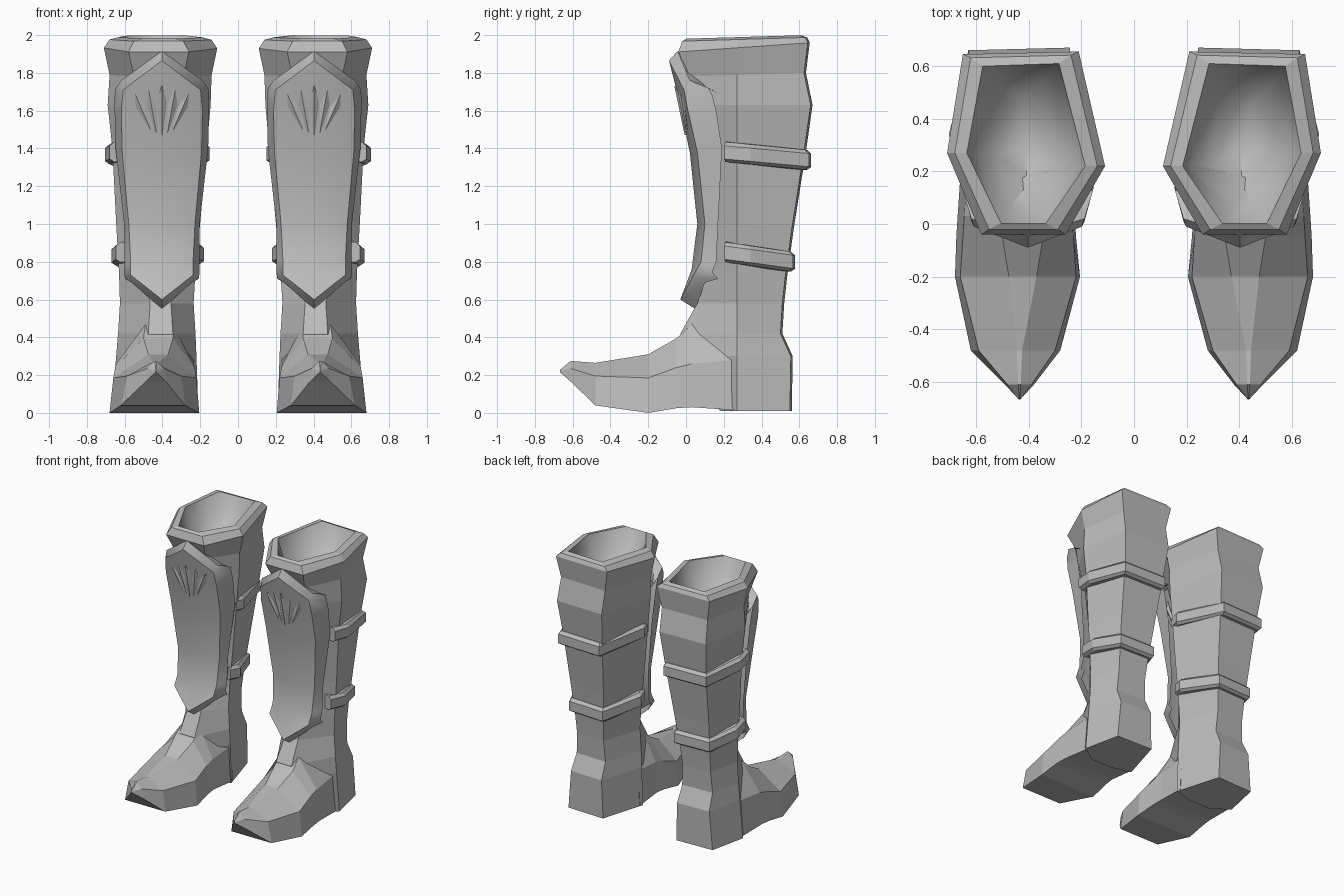
import bpy, bmesh
from mathutils import Vector

if "Cube" in bpy.data.objects:
    bpy.data.objects.remove(bpy.data.objects["Cube"])

grey = bpy.data.materials.new("plain grey")
grey.use_nodes = True
grey.diffuse_color = (0.5, 0.5, 0.5, 1)
bsdf = grey.node_tree.nodes["Principled BSDF"]
bsdf.inputs["Base Color"].default_value = grey.diffuse_color
bsdf.inputs["Roughness"].default_value = 0.7


def loft(name, rings, closed=True, caps=(False, False), smooth=0, flip=False, peak=None):
    """Skin a list of equal-length point rings; mirror it to make the pair."""
    bm = bmesh.new()
    rows = [[bm.verts.new(p) for p in ring] for ring in rings]
    n = len(rows[0])
    for a, b in zip(rows, rows[1:]):
        for i in range(n if closed else n - 1):
            j = (i + 1) % n
            bm.faces.new((a[i], a[j], b[j], b[i]))
    for row, cap in zip((rows[0], rows[-1]), caps):
        if cap:
            bm.faces.new(row)
    if peak:
        top = bm.verts.new(peak)
        for i in range(n):
            bm.faces.new((rows[-1][i], rows[-1][(i + 1) % n], top))
    bmesh.ops.recalc_face_normals(bm, faces=bm.faces)
    if flip:
        bmesh.ops.reverse_faces(bm, faces=bm.faces)
    mesh = bpy.data.meshes.new(name)
    bm.to_mesh(mesh)
    bm.free()
    mesh.materials.append(grey)
    ob = bpy.data.objects.new(name, mesh)
    bpy.context.collection.objects.link(ob)
    if smooth:
        bpy.ops.object.select_all(action='DESELECT')
        ob.select_set(True)
        bpy.context.view_layer.objects.active = ob
        bpy.ops.object.shade_smooth_by_angle(angle=smooth)
    ob.modifiers.new("pair", 'MIRROR')
    return ob


def leg_ring(z, tilt, front, back, outer, inner, inset=0.0):
    """Six-sided leg section: front, side and back corners."""
    f, b, o, i = front + inset * .5, back - inset * .7, outer - inset, inner + inset
    pts = [(o - .13, f), (o, .27), (o - .06, b), (i + .1, b + .01), (i, .22), (i + .15, f)]
    return [Vector((x, y, z + tilt * (y - .3))) for x, y in pts]


# Leg shaft, from the collar down to the heel
leg = [
    (1.972, .03, -.03, .645, .70, .12),
    (1.935, .07, -.04, .645, .71, .11),
    (1.79, .03, .02, .625, .68, .14),
    (1.63, 0, .06, .66, .69, .145),
    (1.40, -.05, .10, .625, .665, .165),
    (1.00, -.1, .13, .56, .645, .20),
    (.74, -.1, .11, .525, .63, .225),
    (.58, 0, .06, .51, .625, .235),
    (.42, 0, -.03, .50, .635, .225),
    (.30, 0, -.03, .555, .645, .22),
    (.01, 0, .18, .55, .67, .21),
]
rings = [leg_ring(*r) for r in leg]
rim = leg_ring(1.99, .03, -.03, .645, .70, .12, .065)
rings[0] = [p.lerp(q, .3) for p, q in zip(rings[0], rim)]
# narrow the instep facet at the ankle
for ring in rings[-4:-1]:
    ring[0].x -= .03
    ring[5].x -= .03
loft("boot_leg", [rim] + rings, caps=(False, True))

# Bowl-shaped hollow inside the collar
lining = [rim,
          leg_ring(1.86, .03, .04, .59, .65, .17, .05),
          leg_ring(1.76, 0, .14, .50, .58, .24, .06)]
loft("boot_lining", lining, smooth=1.5, flip=True, peak=(.41, .29, 1.70))


# Foot with upturned pointed toe
def foot_section(y, zs, so, si, zm, mo, mi, zt, to, ti):
    return [(so, y, zs), (mo, y, zm), (to, y, zt), (ti, y, zt), (mi, y, zm), (si, y, zs)]


foot = [
    (.25, .015, .655, .215, .28, .63, .23, .40, .55, .31),
    (.03, .03, .67, .225, .26, .645, .235, .47, .49, .345),
    (-.05, .025, .675, .22, .24, .65, .23, .395, .50, .345),
    (-.20, .0, .68, .205, .185, .66, .22, .31, .475, .37),
    (-.48, .04, .62, .28, .195, .59, .30, .265, .445, .425),
    (-.61, .165, .49, .38, .235, .48, .39, .275, .44, .43),
    (-.667, .215, .437, .433, .222, .437, .433, .228, .436, .434),
]
loft("boot_foot", [foot_section(*f) for f in foot], caps=(True, True))

# Shin guard: ridge, bevel and edge columns for each row
MID = .403


def guard_row(ridge, bevel, edge):
    (ry, rz), (bx, by, bz), (ex, ey, ez) = ridge, bevel, edge
    half = [(ex, ey, ez), (bx, by, bz)]
    return ([(MID - x, y, z) for x, y, z in half] + [(MID, ry, rz)]
            + [(MID + x, y, z) for x, y, z in reversed(half)])


guard = [
    ((.03, 1.87), (.20, .10, 1.73), (.235, .17, 1.69)),
    ((-.045, 1.915), (.215, .02, 1.76), (.245, .12, 1.72)),
    ((-.09, 1.865), (.205, -.01, 1.71), (.25, .14, 1.68)),
    ((-.04, 1.67), (.215, .01, 1.60), (.25, .16, 1.60)),
    ((.02, 1.38), (.21, .06, 1.38), (.245, .19, 1.40)),
    ((.06, 1.00), (.175, .10, 1.00), (.20, .17, 1.00)),
    ((.03, .76), (.165, .08, .80), (.198, .16, .80)),
    ((-.03, .60), (.165, .04, .73), (.20, .14, .745)),
    ((.05, .55), (.16, .10, .69), (.195, .17, .71)),
]
loft("shin_guard", [guard_row(*g) for g in guard], closed=False, smooth=.75)


# Fan of low relief petals on the guard
def guard_y(x, z):
    return -.04 + .21 * (1.67 - z) + .036 * abs(x - MID) / .21


for k in range(-2, 3):
    base = Vector((MID + .03 * k, 0, 1.47 + .015 * abs(k)))
    tip = Vector((MID + .07 * k, 0, 1.73 - .022 * abs(k)))
    rows = []
    for t, width in ((0, .004), (.65, .026), (1, .003)):
        p = base.lerp(tip, t)
        rows.append([(p.x + s * width, guard_y(p.x + s * width, p.z) - lift, p.z)
                     for s, lift in ((1, .001), (0, .009), (-1, .001))])
    loft("guard_petal_%d" % (k + 3), [r + [(r[1][0], r[1][1] + .02, r[1][2])] for r in rows],
         caps=(True, True), smooth=.9)


# Straps wrapped round the back of the leg
def strap(name, z, front, back, outer, inner, tilt):
    side_o, back_o, back_i, side_i = leg_ring(z, 0, front, back, outer, inner)[1:5]
    path = [Vector((outer - .025, .21, z)), side_o + Vector((0, .06, 0)), back_o, back_i,
            side_i + Vector((0, .06, 0)), Vector((inner + .025, .21, z))]
    centre = Vector(((outer + inner) / 2, .25, z))
    rings = []
    for p in path:
        out = (p - centre).normalized()
        drop = Vector((0, 0, -tilt * (p.y - .2)))
        rings.append([p + drop + out * d + Vector((0, 0, h))
                      for d, h in ((-.04, .055), (.012, .05), (.035, .03),
                                   (.035, -.04), (.012, -.055), (-.04, -.055))])
    loft(name, rings, caps=(True, True))


strap("upper_strap", 1.385, .1, .62, .67, .185, .10)
strap("lower_strap", .855, .1, .535, .637, .215, .15)
